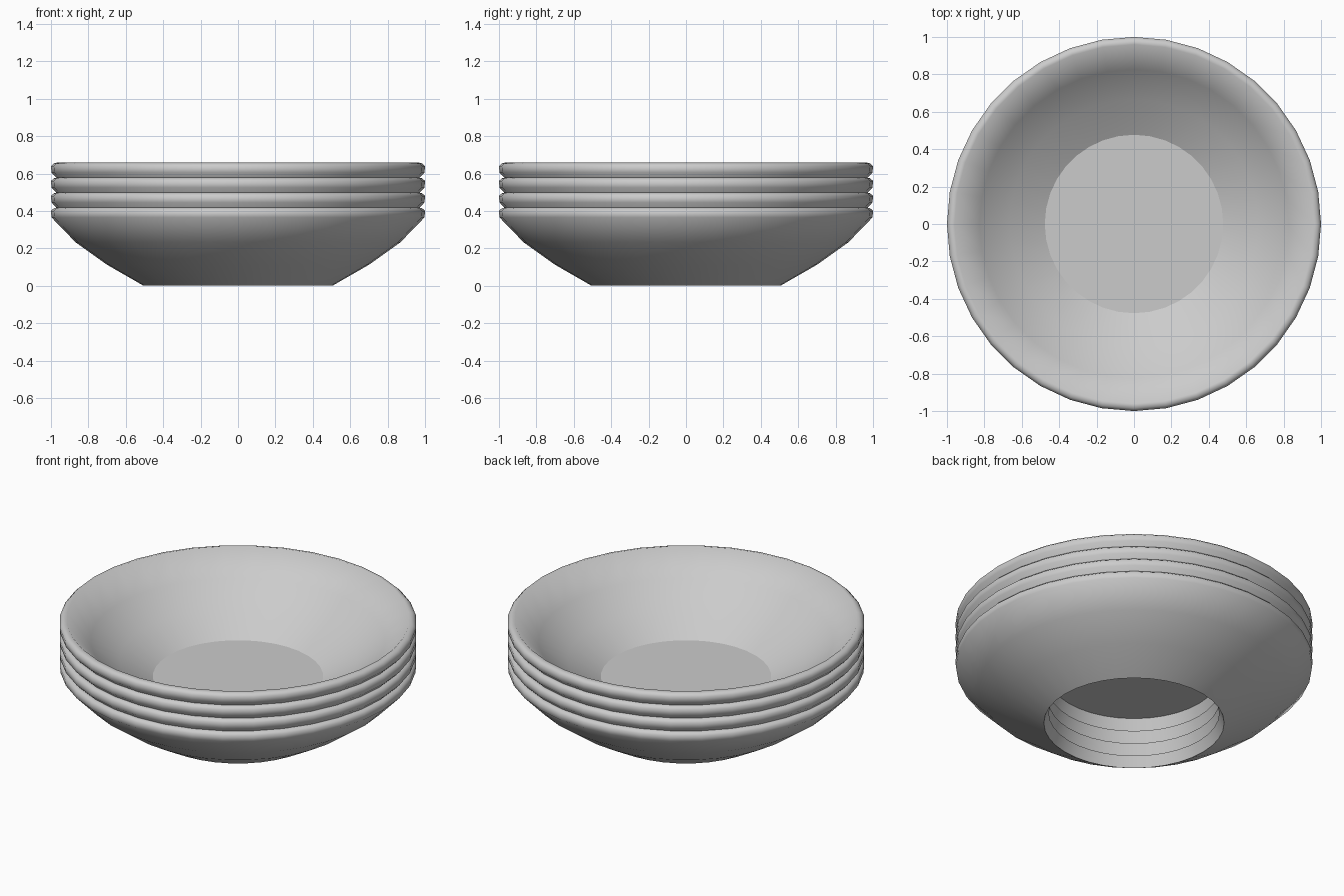
import bpy
import bmesh
import math

if "Cube" in bpy.data.objects:
    bpy.data.objects.remove(bpy.data.objects["Cube"])

SEGMENTS = 36
STACK_STEP = 0.08
BOWL_COUNT = 4

# Closed wall section of one bowl (radius, height): outside, rim, inside
WALL = [(0.505, 0.0), (0.70, 0.112), (0.868, 0.232), (0.997, 0.365),
        (1.0, 0.40), (0.985, 0.414), (0.96, 0.42),
        (0.826, 0.286), (0.665, 0.170), (0.477, 0.064)]

grey = bpy.data.materials.new("pale_grey")
grey.diffuse_color = (0.6, 0.6, 0.6, 1.0)
grey.use_nodes = True
grey.node_tree.nodes["Principled BSDF"].inputs["Base Color"].default_value = grey.diffuse_color


def ring(bm, radius, z):
    return [bm.verts.new((radius * math.cos(2 * math.pi * i / SEGMENTS),
                          radius * math.sin(2 * math.pi * i / SEGMENTS), z))
            for i in range(SEGMENTS)]


def finish(bm, name, z):
    mesh = bpy.data.meshes.new(name)
    bm.to_mesh(mesh)
    bm.free()
    mesh.materials.append(grey)
    obj = bpy.data.objects.new(name, mesh)
    obj.location.z = z
    bpy.context.collection.objects.link(obj)
    return obj


def bowl_wall(name, z):
    bm = bmesh.new()
    rings = [ring(bm, r, h) for r, h in WALL]
    for a, b in zip(rings, rings[1:] + rings[:1]):
        for i in range(SEGMENTS):
            j = (i + 1) % SEGMENTS
            bm.faces.new((a[i], a[j], b[j], b[i]))
    bmesh.ops.recalc_face_normals(bm, faces=bm.faces)
    obj = finish(bm, name, z)
    bpy.ops.object.select_all(action='DESELECT')
    obj.select_set(True)
    bpy.context.view_layer.objects.active = obj
    bpy.ops.object.shade_smooth_by_angle(angle=math.radians(60))


# Nested bowls, open at the base
for n in range(BOWL_COUNT):
    bowl_wall(f"bowl_{n + 1}", n * STACK_STEP)

# Flat floor closing the uppermost bowl
bm = bmesh.new()
bm.faces.new(ring(bm, WALL[-1][0], WALL[-1][1]))
finish(bm, "top_bowl_floor", (BOWL_COUNT - 1) * STACK_STEP)
